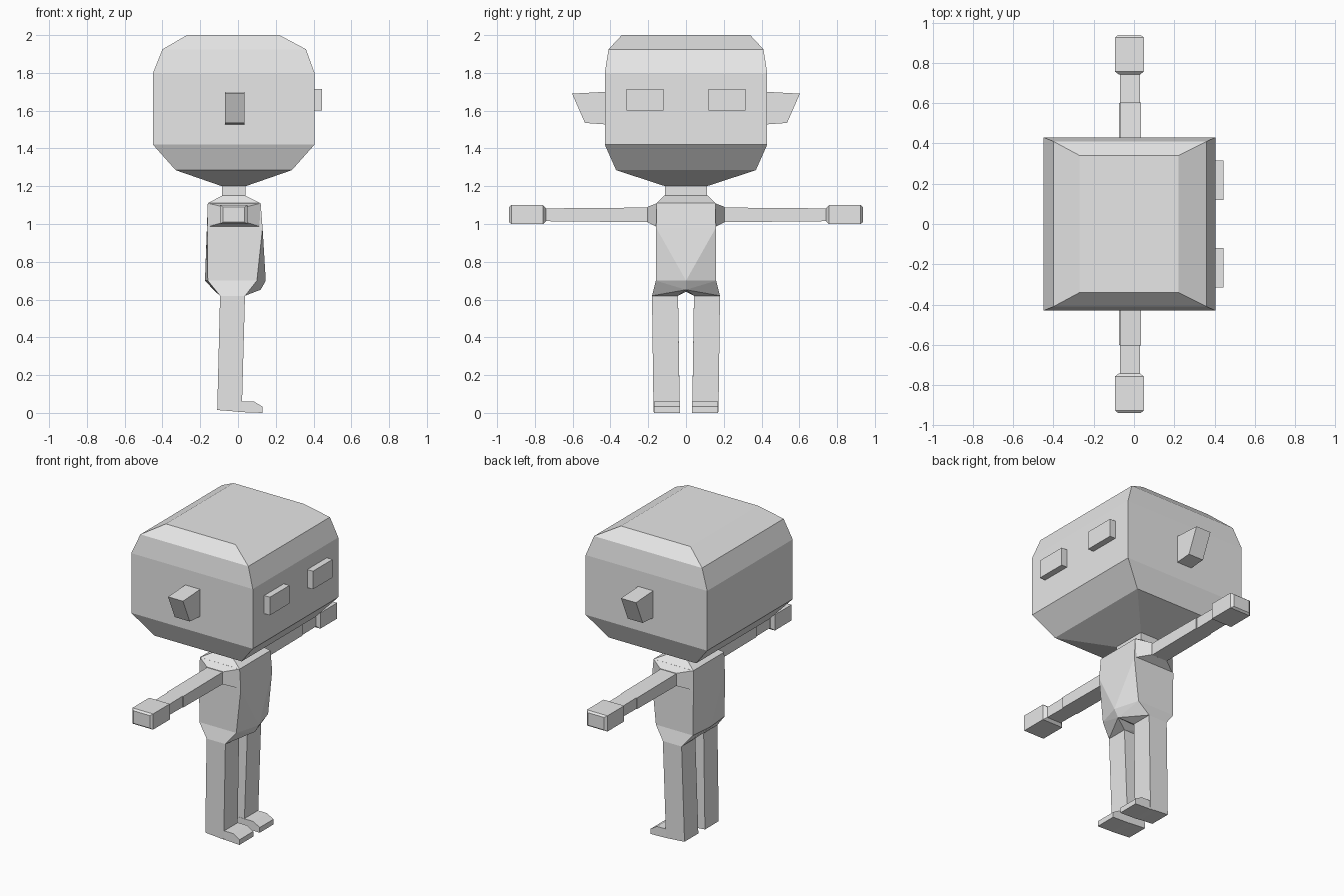
import bpy
import bmesh

cube = bpy.data.objects.get("Cube")
if cube:
    bpy.data.objects.remove(cube, do_unlink=True)

grey = bpy.data.materials.new("plain grey")
grey.use_nodes = True
grey.diffuse_color = (0.8, 0.8, 0.8, 1)
grey.node_tree.nodes["Principled BSDF"].inputs["Base Color"].default_value = (0.8, 0.8, 0.8, 1)


def ring_z(z, x0, x1, y0, y1):
    """Level rectangle at height z."""
    return [(x, y, z) for x in (x0, x1) for y in (y0, y1)]


def ring_y(y, x0, x1, z0, z1):
    """Upright rectangle across the arm at distance y."""
    return [(x, y, z) for x in (x0, x1) for z in (z0, z1)]


def solid(name, *rings, mirror=False):
    """Faceted convex block spanning the given rings, optionally mirrored in y."""
    bm = bmesh.new()
    for ring in rings:
        for co in ring:
            bm.verts.new(co)
    hull = bmesh.ops.convex_hull(bm, input=bm.verts[:])
    loose = {v for v in hull["geom_interior"] + hull["geom_unused"]
             if isinstance(v, bmesh.types.BMVert)}
    bmesh.ops.delete(bm, geom=list(loose), context='VERTS')
    bmesh.ops.dissolve_limit(bm, angle_limit=0.01, verts=bm.verts[:], edges=bm.edges[:])
    bmesh.ops.recalc_face_normals(bm, faces=bm.faces[:])
    mesh = bpy.data.meshes.new(name)
    bm.to_mesh(mesh)
    bm.free()
    mesh.materials.append(grey)
    obj = bpy.data.objects.new(name, mesh)
    bpy.context.collection.objects.link(obj)
    if mirror:
        mod = obj.modifiers.new("mirror", 'MIRROR')
        mod.use_axis = (False, True, False)
        mod.use_mirror_merge = False
    return obj


# Head, eyes and ears
solid("head",
      ring_z(2.0, -0.27, 0.22, -0.34, 0.34),
      ring_z(1.925, -0.4, 0.36, -0.41, 0.41),
      ring_z(1.8, -0.45, 0.405, -0.43, 0.43),
      ring_z(1.42, -0.45, 0.405, -0.43, 0.43),
      ring_z(1.285, -0.33, 0.285, -0.37, 0.37),
      ring_z(1.2, -0.085, 0.04, -0.11, 0.11))
solid("eyes", ring_z(1.6, 0.39, 0.445, 0.118, 0.315),
      ring_z(1.715, 0.39, 0.445, 0.118, 0.315), mirror=True)
ear_profile = [(0.42, 1.7), (0.603, 1.69), (0.535, 1.535), (0.42, 1.527)]
solid("ears", [(x, y, z) for x in (-0.07, 0.035) for y, z in ear_profile], mirror=True)

# Neck and torso, with a ridge down the middle of the waist
solid("neck", ring_z(1.21, -0.085, 0.04, -0.11, 0.11),
      ring_z(1.14, -0.085, 0.04, -0.11, 0.11))
solid("torso",
      ring_z(1.15, -0.085, 0.04, -0.115, 0.115),
      ring_z(1.11, -0.16, 0.12, -0.155, 0.155),
      ring_z(0.98, -0.163, 0.13, -0.158, 0.158),
      ring_z(0.7, -0.16, 0.1, -0.16, 0.16),
      [(0.147, 0, 0.7), (-0.175, 0, 0.7)])

# Arms and hands
solid("shoulders", ring_y(0.154, -0.16, 0.12, 0.985, 1.11),
      ring_y(0.205, -0.075, 0.04, 1.01, 1.09), mirror=True)
solid("upper_arms", ring_y(0.2, -0.075, 0.035, 1.01, 1.087),
      ring_y(0.6, -0.075, 0.035, 1.013, 1.084), mirror=True)
solid("forearms", ring_y(0.6, -0.07, 0.03, 1.013, 1.084),
      ring_y(0.75, -0.07, 0.03, 1.015, 1.082), mirror=True)
solid("hands",
      ring_y(0.742, -0.075, 0.03, 1.015, 1.085),
      ring_y(0.757, -0.095, 0.05, 1.0, 1.1),
      ring_y(0.925, -0.095, 0.05, 1.0, 1.1),
      ring_y(0.937, -0.08, 0.035, 1.01, 1.09), mirror=True)

# Hips, legs and feet
leg_top = ring_z(0.62, -0.095, 0.037, 0.042, 0.18)
solid("hips", ring_z(0.7, -0.16, 0.1, 0.16, 0.16),
      [(0.147, 0, 0.7), (-0.175, 0, 0.7), (0.12, 0, 0.652), (-0.12, 0, 0.642)],
      leg_top, mirror=True)
solid("legs", leg_top,
      [(x, y, z) for y in (0.033, 0.172) for x, z in ((-0.11, 0.015), (0.02, 0.005))],
      mirror=True)
foot_profile = [(-0.02, 0.06), (0.085, 0.06), (0.13, 0.033), (0.13, 0), (0.02, 0.004), (-0.02, 0.008)]
solid("feet", [(x, y, z) for y in (0.032, 0.17) for x, z in foot_profile], mirror=True)
